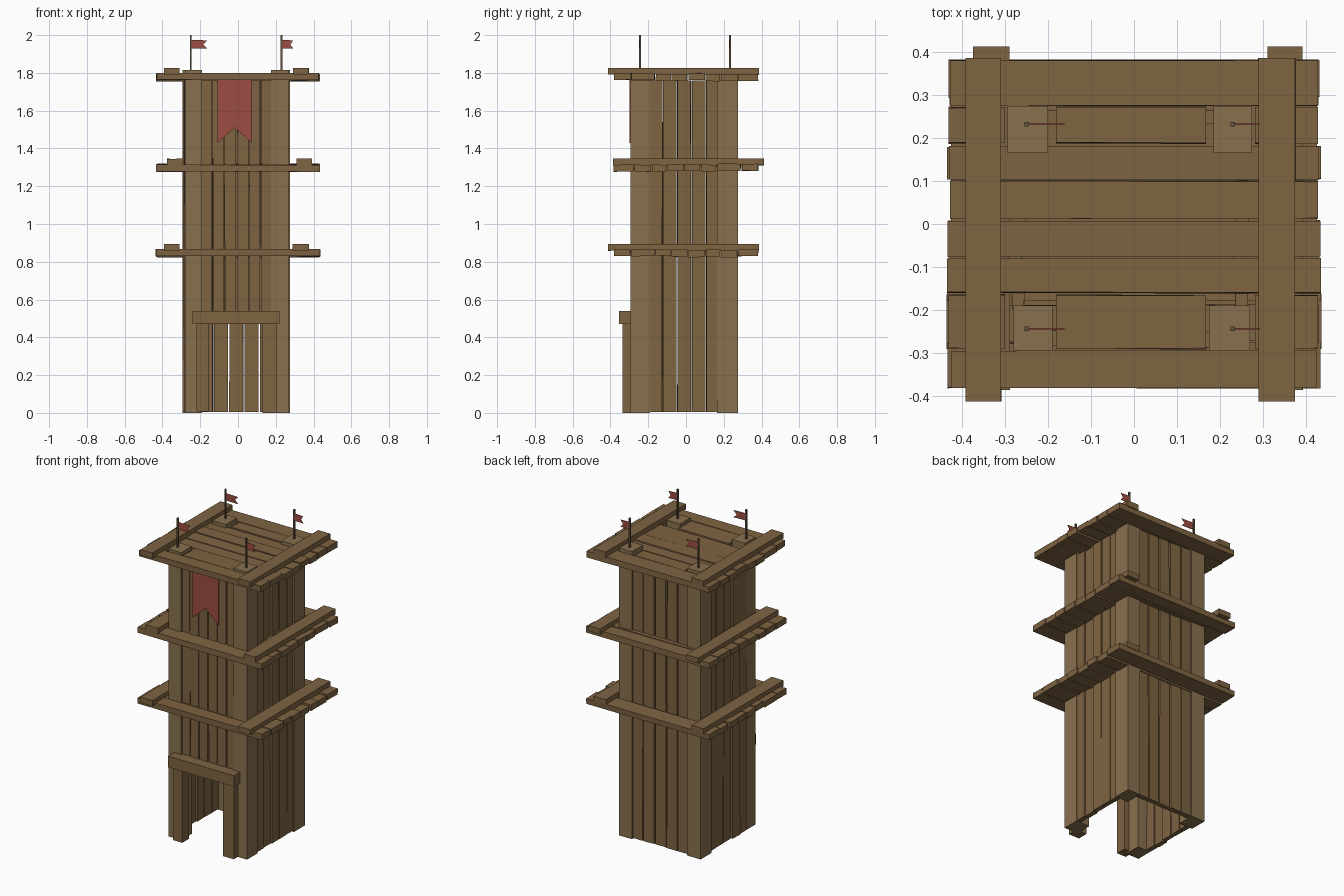
import bpy, bmesh, random
from mathutils import Vector

if "Cube" in bpy.data.objects:
    bpy.data.objects.remove(bpy.data.objects["Cube"])

random.seed(4)


def material(name, rgb):
    m = bpy.data.materials.new(name)
    m.diffuse_color = (*rgb, 1)
    m.use_nodes = True
    m.node_tree.nodes["Principled BSDF"].inputs["Base Color"].default_value = m.diffuse_color
    return m


WOOD = material("wood", (0.21, 0.128, 0.055))
PALE = material("pale_wood", (0.25, 0.165, 0.078))
DARK = material("pole_wood", (0.13, 0.09, 0.055))
RED = material("red_cloth", (0.34, 0.075, 0.055))


def finish(name, bm, mat):
    me = bpy.data.meshes.new(name)
    bm.to_mesh(me)
    bm.free()
    me.materials.append(mat)
    ob = bpy.data.objects.new(name, me)
    bpy.context.collection.objects.link(ob)
    return ob


def box(name, x, y, z, mat=WOOD, rough=0.0):
    """Box from (min, max) ranges; rough shifts the corners for a hewn look."""
    bm = bmesh.new()
    bmesh.ops.create_cube(bm, size=1)
    size = [r[1] - r[0] for r in (x, y, z)]
    for v in bm.verts:
        v.co = Vector([(r[0] + r[1]) / 2 + c * (r[1] - r[0]) for r, c in zip((x, y, z), v.co)])
        for i in range(3):
            if size[i] < max(size):
                v.co[i] += random.uniform(-rough, rough)
    return finish(name, bm, mat)


def cloth(name, pts, y, thick=0.004):
    """Flat outline in the xz plane given a small thickness."""
    bm = bmesh.new()
    f = bm.faces.new([bm.verts.new((px, y - thick / 2, pz)) for px, pz in pts])
    out = bmesh.ops.extrude_face_region(bm, geom=[f])
    bmesh.ops.translate(bm, vec=(0, thick, 0),
                        verts=[g for g in out["geom"] if isinstance(g, bmesh.types.BMVert)])
    bmesh.ops.recalc_face_normals(bm, faces=bm.faces)
    return finish(name, bm, RED)


def spans(a, b, n, gap):
    """Split a range into n planks separated by gaps."""
    w = (b - a) / n
    return [(a + i * w + gap / 2, a + (i + 1) * w - gap / 2) for i in range(n)]


# Corner posts
POSTS = [((-0.295, -0.20), (0.165, 0.275)), ((0.185, 0.275), (0.165, 0.275)),
         ((-0.28, -0.19), (-0.295, -0.19)), ((0.175, 0.27), (-0.295, -0.19))]
for px, py in POSTS:
    box("corner_post", px, py, (0, 1.815), PALE)

# Wall planks on all four sides; the front ones stop above the doorway
for s in spans(-0.21, 0.195, 5, 0.008):
    box("back_wall_plank", s, (0.235, 0.265), (0.005, 1.76), rough=0.003)
for s in spans(-0.2, 0.18, 5, 0.005):
    jog = random.uniform(-0.006, 0.006)
    box("right_wall_plank", (0.235 + jog, 0.265 + jog), s, (0.005, 1.76), rough=0.002)
    box("left_wall_plank", (-0.285 + jog, -0.255 + jog), s, (0.005, 1.76), rough=0.002)
for s in spans(-0.2, 0.185, 6, 0.005):
    jog = random.uniform(-0.006, 0.006)
    box("front_wall_plank", s, (-0.285 + jog, -0.25 + jog), (0.49, 1.76), rough=0.002)

# Door frame
box("left_door_jamb", (-0.22, -0.155), (-0.335, -0.27), (0.008, 0.48))
box("right_door_jamb", (0.13, 0.205), (-0.335, -0.27), (0, 0.48))
box("door_lintel", (-0.24, 0.22), (-0.355, -0.27), (0.47, 0.54))

# Platforms: planks along x with two cross beams; the middle one is turned around
ROWS = [(-0.382, -0.295), (-0.29, -0.165), (-0.16, -0.08), (-0.075, 0.007),
        (0.013, 0.1), (0.105, 0.18), (0.188, 0.272), (0.277, 0.382)]
BEAMS = [(-0.392, -0.31), (0.29, 0.375)]
for level, (z, turn) in enumerate([(0.825, 1), (1.277, -1), (1.757, 1)]):
    for i, row in enumerate(ROWS):
        y = tuple(sorted(turn * v for v in row))
        dz = random.uniform(-0.002, 0.007)
        end = random.uniform(-0.007, 0.005)
        pieces = [(-0.432 - end, 0.432 + end)]
        if level == 2 and i in (1, 6):
            # the roof planks are cut around the posts
            pieces = [(-0.432, -0.30), (-0.182, 0.168), (0.282, 0.428)]
        for x in pieces:
            box("platform_plank", x, y, (z + dz, z + dz + 0.036), rough=0.002)
    for b in BEAMS:
        x = tuple(sorted(turn * v for v in b))
        y = tuple(sorted((-0.413 * turn, 0.386 * turn)))
        box("platform_beam", x, y, (z + 0.034, z + 0.069), rough=0.001)

# Banner on the front
cloth("front_banner", [(-0.108, 1.77), (-0.108, 1.43), (-0.018, 1.51), (0.073, 1.43), (0.073, 1.77)], -0.296)

# Poles with swallow-tailed flags
for px, py, length in [(-0.25, 0.232, 0.088), (0.23, 0.232, 0.063),
                       (-0.25, -0.244, 0.088), (0.23, -0.244, 0.063)]:
    box("flag_pole", (px - 0.005, px + 0.005), (py - 0.005, py + 0.005), (1.80, 2.0), DARK)
    cloth("flag", [(px, 1.975), (px + length, 1.972), (px + length * 0.75, 1.95),
                   (px + length, 1.928), (px, 1.93)], py, 0.003)
